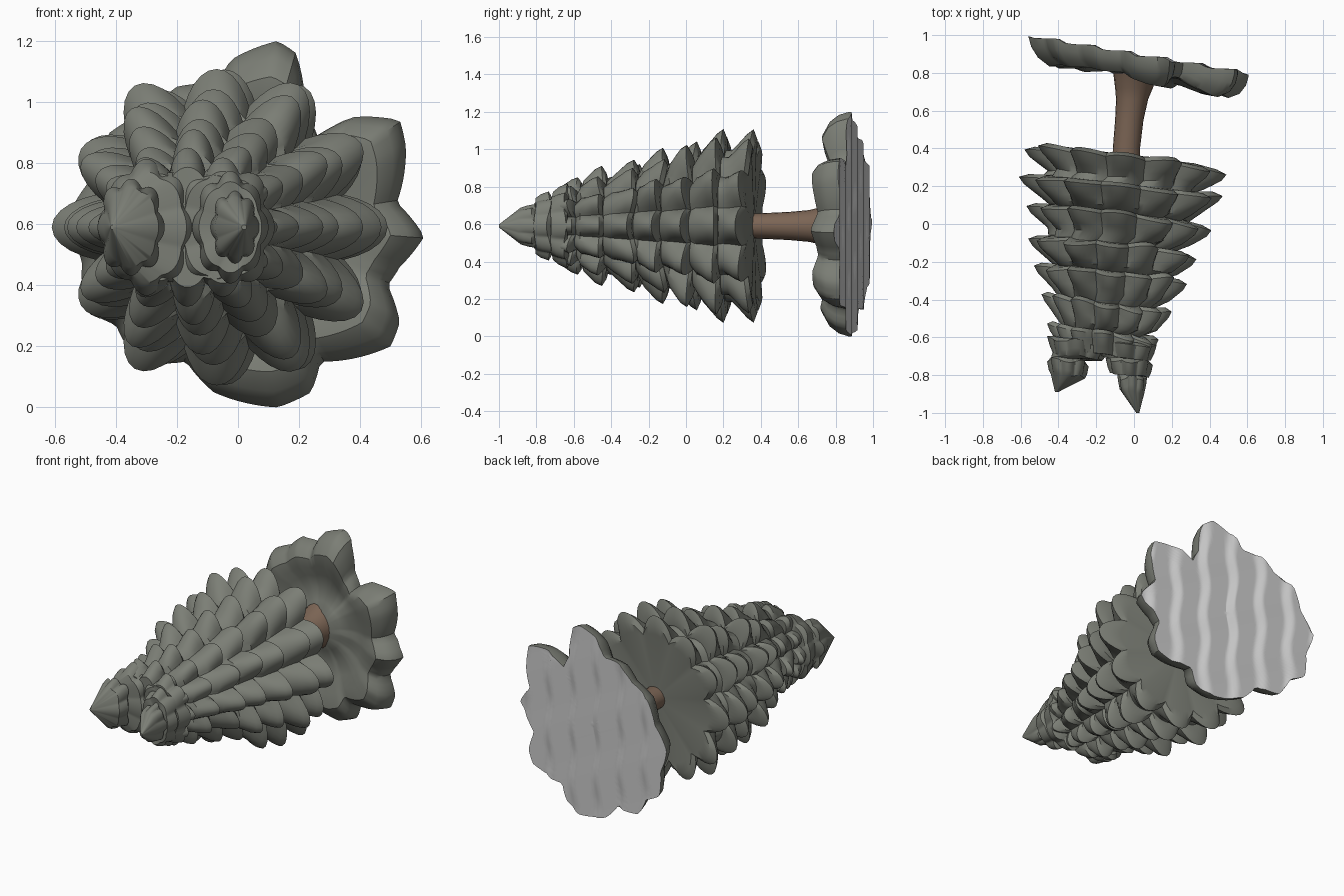
import bpy, bmesh, math, random
from math import cos, sin, pi

if "Cube" in bpy.data.objects:
    bpy.data.objects.remove(bpy.data.objects["Cube"])

random.seed(4)
ZC = 0.59
SEG = 120


def material(name, col):
    m = bpy.data.materials.new(name)
    m.diffuse_color = (*col, 1)
    m.use_nodes = True
    m.node_tree.nodes["Principled BSDF"].inputs["Base Color"].default_value = m.diffuse_color
    return m


NEEDLE = material("needle_grey_green", (0.20, 0.21, 0.18))
BARK = material("bark_brown", (0.20, 0.13, 0.09))


def loft(name, rings, mat, angle=35, caps=(True, True)):
    """Skin through rings of points, with optional end caps."""
    bm = bmesh.new()
    vs = [[bm.verts.new(p) for p in r] for r in rings]
    n = len(rings[0])
    for a, b in zip(vs, vs[1:]):
        for i in range(n):
            j = (i + 1) % n
            bm.faces.new((a[i], a[j], b[j], b[i]))
    for r, cap in zip((vs[0], vs[-1]), caps):
        if cap:
            c = bm.verts.new([sum(v.co[k] for v in r) / n for k in range(3)])
            for i in range(n):
                bm.faces.new((r[i], r[(i + 1) % n], c))
    bmesh.ops.recalc_face_normals(bm, faces=bm.faces[:])
    me = bpy.data.meshes.new(name)
    bm.to_mesh(me)
    bm.free()
    ob = bpy.data.objects.new(name, me)
    bpy.context.collection.objects.link(ob)
    if mat:
        me.materials.append(mat)
    bpy.context.view_layer.objects.active = ob
    ob.select_set(True)
    bpy.ops.object.shade_smooth_by_angle(angle=math.radians(angle))
    ob.select_set(False)
    return ob


def tier(y, xl, xr, h, lobes, profile, depth, shift=0):
    """Rings of one skirt of needles, mirrored above and below."""
    cx, a = (xl + xr) / 2, (xr - xl) / 2
    jit = [random.uniform(0.94, 1.05) for _ in range(lobes + 1)]
    drop = [random.uniform(-0.025, 0.025) for _ in range(lobes + 1)]
    jit[0] = jit[lobes // 2] = 1.0
    out = []
    for dy, f, w in profile:
        ring = []
        for i in range(SEG):
            t = 2 * pi * i / SEG
            tm = t if t <= pi else 2 * pi - t
            u = tm * lobes / (2 * pi) + shift
            lobe = abs(cos(u * pi))
            n = int(u + 0.5) % (lobes + 1)
            k = f * (1 - w * depth * (1 - lobe)) * (1 + w * (jit[n] - 1) * lobe)
            x = a * k * cos(t)
            ring.append((cx + x, y + dy + w * lobe * drop[n] - 0.12 * x,
                         ZC + h * k * sin(t)))
        out.append(ring)
    return out


# foliage body: stacked tiers from back to front
TIERS = [(0.34, -0.58, 0.49, 0.54), (0.19, -0.61, 0.47, 0.54),
         (0.04, -0.57, 0.41, 0.47), (-0.12, -0.56, 0.33, 0.43),
         (-0.27, -0.53, 0.28, 0.37), (-0.44, -0.49, 0.20, 0.31),
         (-0.59, -0.46, 0.13, 0.25)]
SKIRT = [(0.025, 0.76, 0.4), (0.025, 0.90, 0.9), (0.005, 1.0, 1.0),
         (-0.03, 0.95, 1.0), (-0.065, 0.86, 0.8), (-0.10, 0.77, 0.5)]
rings = []
for i, row in enumerate(TIERS):
    rings += tier(*row, 12, SKIRT, 0.24)
loft("foliage", rings, NEEDLE)

# twin tips of the foliage
SMALL = [(0.03, 0.8, 0.2), (0.015, 1.0, 1.0), (-0.03, 0.92, 0.8), (-0.06, 0.82, 0.4)]


def tip(name, tx, ty, rows):
    r = []
    for row in rows:
        r += tier(*row, 8, SMALL, 0.15)
    r.append([(tx + 0.008 * cos(2 * pi * i / SEG), ty,
               ZC + 0.008 * sin(2 * pi * i / SEG)) for i in range(SEG)])
    loft(name, r, NEEDLE)


tip("right_tip", 0.02, -1.0, [(-0.65, -0.22, 0.12, 0.22), (-0.74, -0.15, 0.10, 0.18),
                             (-0.83, -0.09, 0.07, 0.12)])
tip("left_tip", -0.41, -0.89, [(-0.64, -0.46, -0.14, 0.22), (-0.74, -0.46, -0.24, 0.16)])

# trunk, flaring into the root plate
TRUNK = [(0.30, -0.04, 0.075, 0.065), (0.40, -0.04, 0.072, 0.068), (0.55, -0.025, 0.075, 0.075),
         (0.66, -0.01, 0.085, 0.085), (0.72, 0.0, 0.10, 0.10), (0.80, 0.01, 0.12, 0.14)]
loft("trunk", [[(cx + a * cos(2 * pi * i / 20), y, ZC + b * sin(2 * pi * i / 20))
                for i in range(20)] for y, cx, a, b in TRUNK], BARK)

# ragged outline of the root plate as seen from the front
OUT = [(.61, .56), (.52, .67), (.55, .85), (.53, .94), (.37, .95), (.26, .89), (.22, .97),
       (.19, 1.16), (.13, 1.2), (-.02, 1.14), (-.07, 1.06), (-.2, 1.05), (-.29, .97),
       (-.42, .9), (-.47, .76), (-.56, .62), (-.51, .48), (-.5, .32), (-.4, .27),
       (-.33, .15), (-.17, .15), (-.08, .05), (.13, 0), (.24, .05), (.27, .15),
       (.5, .2), (.53, .28), (.49, .4), (.53, .46)]
CX, CZ = 0.03, 0.6
polar = sorted((math.atan2(z - CZ, x - CX) % (2 * pi), math.hypot(x - CX, z - CZ)) for x, z in OUT)
polar = [(polar[-1][0] - 2 * pi, polar[-1][1])] + polar + [(polar[0][0] + 2 * pi, polar[0][1])]


def radius(t):
    for (t0, r0), (t1, r1) in zip(polar, polar[1:]):
        if t0 <= t <= t1:
            return r0 + (r1 - r0) * (t - t0) / (t1 - t0 + 1e-9)


def back_y(x, z):
    """Tilted back with wavy upright terraces."""
    s = (x + 0.55 + 0.012 * sin(17 * z + 9 * x)) / 0.19
    q = s - math.floor(s)
    step = math.floor(s) + max(0, (q - 0.75) / 0.25)
    return 0.985 - 0.032 * (0.8 * step + 0.2 * s)


# root plate: front lobes, hub and stepped grey back
NP = 160
FRONT = [(1.0, 0.02), (0.98, 0.06), (0.93, 0.10), (0.84, 0.13), (0.72, 0.125),
         (0.6, 0.10), (0.45, 0.09), (0.3, 0.11), (0.2, 0.14)]


def plate_ring(f, thick):
    ring = []
    for i in range(NP):
        t = 2 * pi * i / NP
        R = radius(t)
        R = 0.50 + (R - 0.50) * f ** 1.5
        x, z = CX + f * R * cos(t), CZ + f * R * sin(t)
        y = back_y(x, z)
        if thick is not None:
            k = 0.75 + 0.5 * max(0, min(1, (R - 0.42) / 0.15)) if f > 0.4 else 1
            y = 0.915 - 0.18 * x - thick * k
        ring.append((x, y, z))
    return ring


loft("root_plate_front", [plate_ring(f, th) for f, th in reversed(FRONT)]
     + [plate_ring(1.0, None)], NEEDLE, caps=(True, False))
back = loft("root_plate_back", [plate_ring(k / 44, None) for k in range(44, 0, -1)], None, 60,
            caps=(False, True))
# an open sheet: make its faces look outward (+y)
bm = bmesh.new()
bm.from_mesh(back.data)
if sum(f.normal.y * f.calc_area() for f in bm.faces) < 0:
    bmesh.ops.reverse_faces(bm, faces=bm.faces[:])
bm.to_mesh(back.data)
bm.free()
